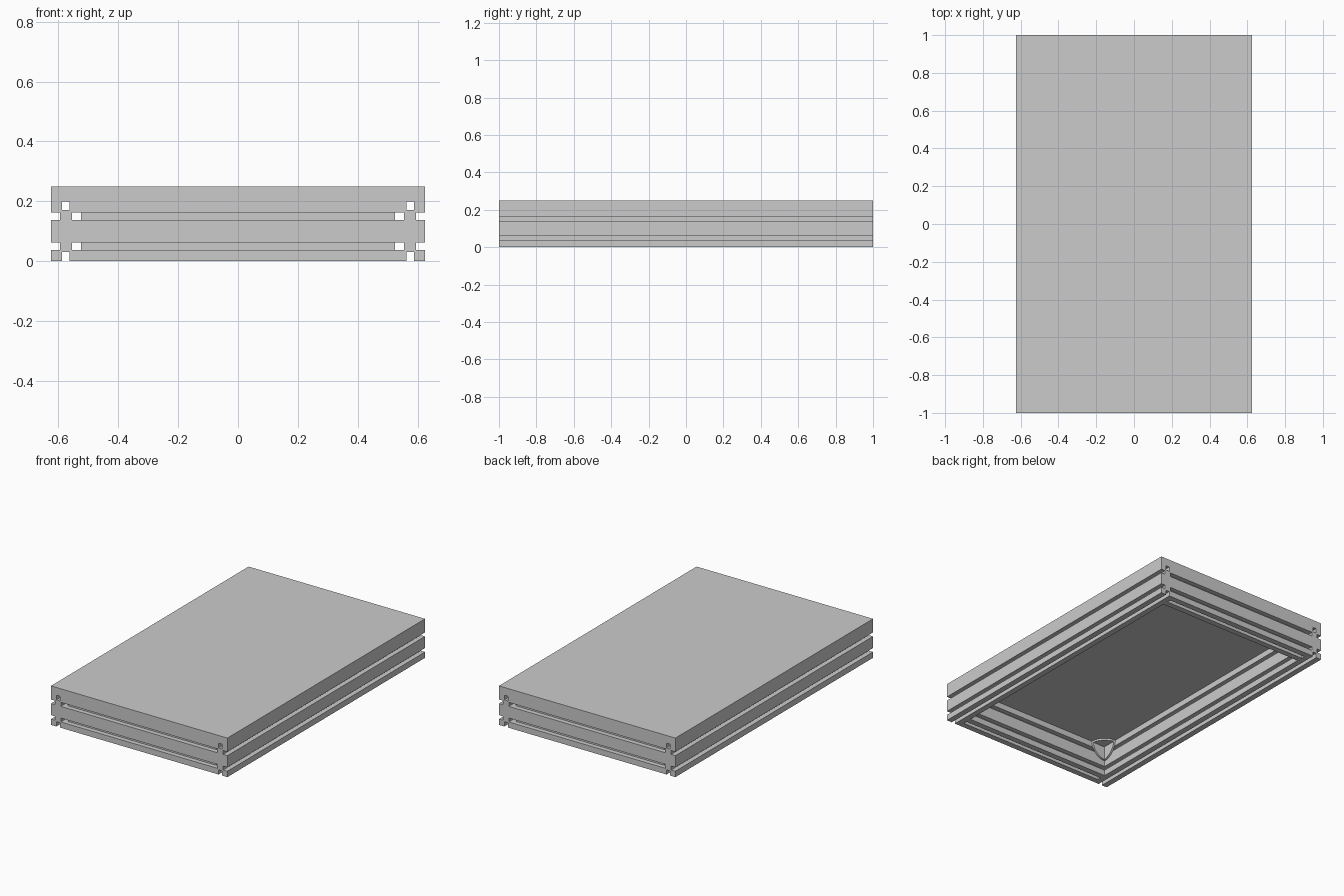
import bpy, bmesh, math
from mathutils import Vector

if "Cube" in bpy.data.objects:
    bpy.data.objects.remove(bpy.data.objects["Cube"])

W, L = 0.625, 1.0          # half width, half length
S = 0.1                    # rail thickness
H = 0.2                    # rail height
SLOT, DEPTH = 0.0125, 0.03 # slot half width, slot depth


def finish(name, bm, mirror=None):
    bmesh.ops.recalc_face_normals(bm, faces=bm.faces)
    me = bpy.data.meshes.new(name)
    bm.to_mesh(me)
    bm.free()
    ob = bpy.data.objects.new(name, me)
    bpy.context.collection.objects.link(ob)
    if mirror:
        mod = ob.modifiers.new("mirror", 'MIRROR')
        mod.use_axis = mirror
        mod.use_mirror_merge = False
    return ob


def prism(bm, pts, vec):
    """Extrude a flat outline along a vector."""
    face = bm.faces.new([bm.verts.new(p) for p in pts])
    res = bmesh.ops.extrude_face_region(bm, geom=[face], use_keep_orig=True)
    verts = [g for g in res["geom"] if isinstance(g, bmesh.types.BMVert)]
    bmesh.ops.translate(bm, verts=verts, vec=vec)


def rail_profile():
    """Slotted outline: one slot top and bottom, two on each side."""
    h = S / 2
    right = [(SLOT, DEPTH), (SLOT, 0), (h, 0)]
    for z in (0.05, 0.15):
        right += [(h, z - SLOT), (h - DEPTH, z - SLOT),
                  (h - DEPTH, z + SLOT), (h, z + SLOT)]
    right += [(h, H), (SLOT, H), (SLOT, H - DEPTH)]
    return right + [(-x, z) for x, z in reversed(right)]


# long side rails
bm = bmesh.new()
prism(bm, [(W - S / 2 + u, -L, z) for u, z in rail_profile()], (0, 2 * L, 0))
finish("side_rails", bm, (True, False, False))

# end rails fitted between the side rails
bm = bmesh.new()
prism(bm, [(-(W - S), -L + S / 2 + u, z) for u, z in rail_profile()],
      (2 * (W - S), 0, 0))
finish("end_rails", bm, (False, True, False))

# top panel
bm = bmesh.new()
prism(bm, [(-W, -L, H), (W, -L, H), (W, L, H), (-W, L, H)], (0, 0, 0.05))
finish("top_panel", bm)

# inner corner brackets: three quarter-round flanges meeting in each corner
bm = bmesh.new()
corner = Vector((-(W - S), -(L - S), H))
axes = [Vector((1, 0, 0)), Vector((0, 1, 0)), Vector((0, 0, -1))]
R, T, N = 0.1, 0.012, 12
for i in range(3):
    u, v, w = axes[i], axes[(i + 1) % 3], axes[(i + 2) % 3]
    arc = [corner + R * (math.cos(a) * u + math.sin(a) * v)
           for a in (math.pi / 2 * k / N for k in range(N + 1))]
    prism(bm, [corner] + arc, w * T)
finish("corner_brackets", bm, (True, True, False))
